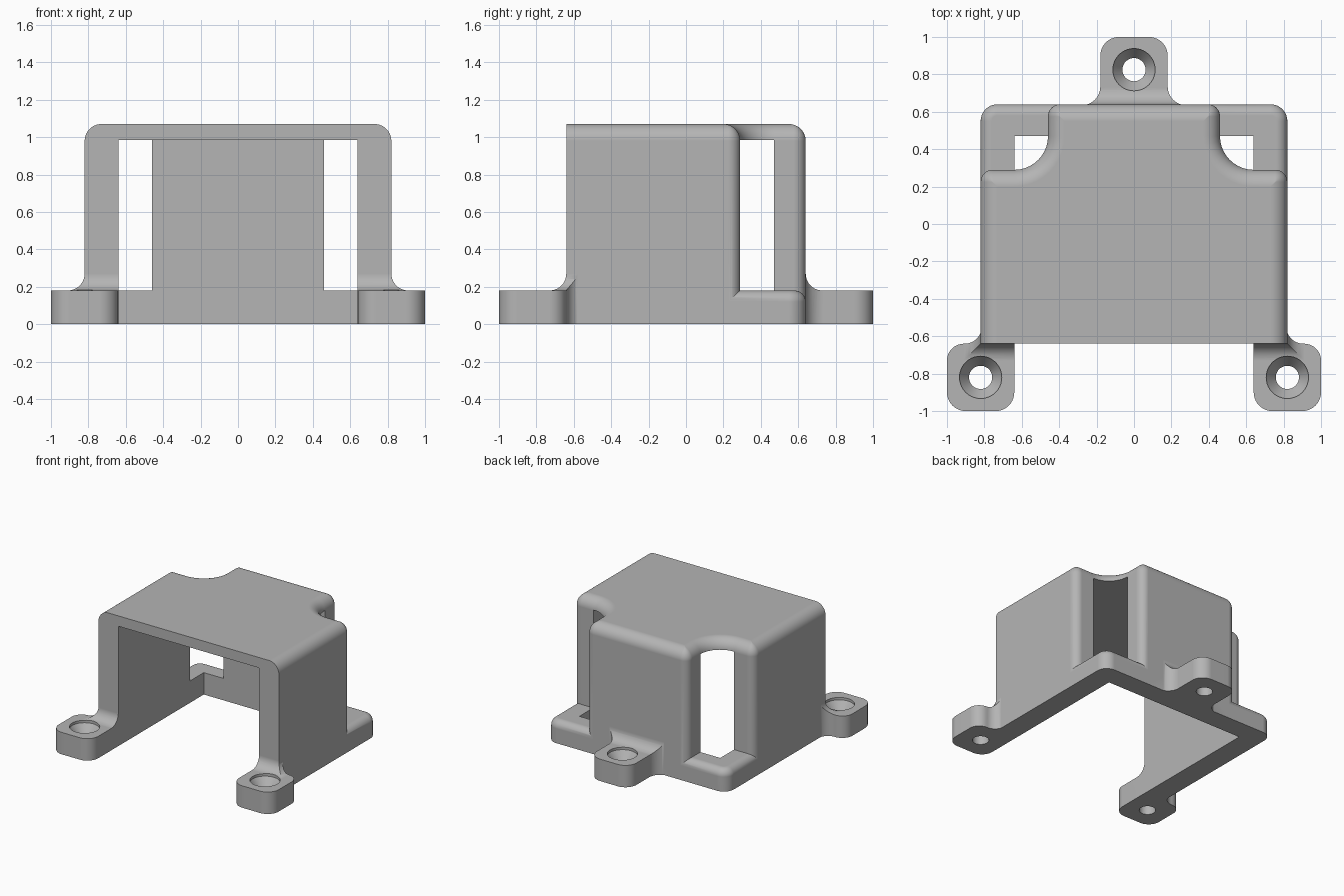
import bpy, bmesh, math
from mathutils import Vector

cube = bpy.data.objects.get("Cube")
if cube:
    bpy.data.objects.remove(cube, do_unlink=True)

STEPS = 10
HALF_X, HALF_Y = 0.82, 0.64      # outer walls
INNER_X, INNER_Y = 0.64, 0.47    # cavity
TOP, CEILING, BASE = 1.07, 0.985, 0.18
FILLET = 0.09

grey = bpy.data.materials.new("plain grey")
grey.use_nodes = True
grey.diffuse_color = (0.46, 0.46, 0.46, 1)
grey.node_tree.nodes["Principled BSDF"].inputs["Base Color"].default_value = (0.46, 0.46, 0.46, 1)


def outline(corners, inset=0.0, flat_front=False):
    """Counter-clockwise right-angled outline of (x, y, radius), inset evenly."""
    pts = [Vector(c[:2]) for c in corners]
    front = min(p.y for p in pts)
    loop = []
    for i, p in enumerate(pts):
        a = (p - pts[i - 1]).normalized()
        b = (pts[(i + 1) % len(pts)] - p).normalized()
        shift = (Vector((-a.y, a.x)) + Vector((-b.y, b.x))) * inset
        if flat_front and p.y == front:
            shift.y = 0
        q, r = p + shift, corners[i][2]
        if r == 0:
            loop.append(q)
            continue
        convex = a.x * b.y - a.y * b.x > 0
        r = max(r - inset, 0.002) if convex else r + inset
        centre = q + r * (b - a)
        for k in range(STEPS + 1):
            t = math.pi / 2 * k / STEPS
            loop.append(centre - r * (b * math.cos(t) - a * math.sin(t)))
    return loop


def loft(name, layers):
    """Closed solid through a stack of (loop, z) layers."""
    bm = bmesh.new()
    rings = [[bm.verts.new((p.x, p.y, z)) for p in loop] for loop, z in layers]
    bm.faces.new(rings[0][::-1])
    bm.faces.new(rings[-1])
    n = len(rings[0])
    for lo, hi in zip(rings, rings[1:]):
        for i in range(n):
            j = (i + 1) % n
            bm.faces.new((lo[i], lo[j], hi[j], hi[i]))
    bmesh.ops.recalc_face_normals(bm, faces=bm.faces)
    mesh = bpy.data.meshes.new(name)
    bm.to_mesh(mesh)
    bm.free()
    mesh.materials.append(grey)
    obj = bpy.data.objects.new(name, mesh)
    bpy.context.collection.objects.link(obj)
    return obj


def combine(target, other, operation):
    mod = target.modifiers.new("combine", 'BOOLEAN')
    mod.operation, mod.solver, mod.object = operation, 'EXACT', other
    bpy.context.view_layer.objects.active = target
    bpy.ops.object.modifier_apply(modifier=mod.name)
    bpy.data.objects.remove(other, do_unlink=True)


def rounded_block(name, corners, top, radius):
    """Extruded outline with a rounded top edge and a flat front."""
    layers = [(outline(corners), 0)]
    for k in range(STEPS + 1):
        t = math.pi / 2 * k / STEPS
        layers.append((outline(corners, radius * (1 - math.cos(t)), True),
                       top - radius + radius * math.sin(t)))
    return loft(name, layers)


def mirrored(corners):
    return [(-x, y, r) for x, y, r in reversed(corners)]


def rectangle(x, y0, y1):
    return [(-x, y0, 0), (x, y0, 0), (x, y1, 0), (-x, y1, 0)]


# Hood with both rear corners notched
right_half = [(HALF_X, -HALF_Y, 0), (HALF_X, 0.29, 0.065),
              (0.46, 0.29, 0.18), (0.46, HALF_Y, 0.065)]
cover = rounded_block("cover", right_half + mirrored(right_half), TOP, FILLET)

# Low rim closing the rear corners
rim_half = [(HALF_X, -HALF_Y, 0), (HALF_X, HALF_Y, FILLET)]
rim = rounded_block("rim", rim_half + mirrored(rim_half), BASE, 0.06)
combine(cover, rim, 'UNION')

# Mounting ears, flaring up into the walls
front_ear = [(INNER_X, -1, 0.1), (1, -1, 0.1), (1, -HALF_Y, 0.09),
             (0.815, -HALF_Y, 0.09), (0.815, -0.5, 0), (INNER_X, -0.5, 0)]
ear_half = [(0.33, 0.55, 0), (0.33, 0.635, 0), (0.18, 0.635, 0.1), (0.18, 1, 0.1)]
wall = rectangle(HALF_X, -HALF_Y, HALF_Y)
for name, corners in (("left_ear", front_ear), ("right_ear", mirrored(front_ear)),
                      ("rear_ear", ear_half + mirrored(ear_half))):
    ear = loft(name, [(outline(corners), 0), (outline(corners), 0.4)])
    layers = [(outline(wall, -0.6), -0.1), (outline(wall, -0.6), BASE)]
    for k in range(STEPS + 1):
        t = math.pi / 2 * k / STEPS
        layers.append((outline(wall, -FILLET * (1 - math.sin(t))),
                       BASE + FILLET * (1 - math.cos(t))))
    layers.append((outline(wall, 0.01), BASE + FILLET + 0.005))
    combine(ear, loft("flare", layers), 'INTERSECT')
    combine(cover, ear, 'UNION')

# Cavity, open at the front and underneath
cavity = outline(rectangle(INNER_X, -HALF_Y - 0.01, INNER_Y))
combine(cover, loft("cavity", [(cavity, -0.1), (cavity, CEILING)]), 'DIFFERENCE')

# Countersunk screw holes
for cx, cy in ((0.82, -0.82), (-0.82, -0.82), (0, 0.825)):
    def ring(r):
        return [Vector((cx + r * math.cos(a), cy + r * math.sin(a)))
                for a in (math.tau * k / 40 for k in range(40))]
    hole = loft("screw_hole", [(ring(0.062), -0.1), (ring(0.062), 0.09),
                               (ring(0.113), 0.16), (ring(0.113), 0.4)])
    combine(cover, hole, 'DIFFERENCE')

# Smooth fillets, crisp edges
bpy.ops.object.select_all(action='DESELECT')
cover.select_set(True)
bpy.context.view_layer.objects.active = cover
bpy.ops.object.shade_smooth_by_angle(angle=math.radians(30))
weighted = cover.modifiers.new("weighted normals", 'WEIGHTED_NORMAL')
weighted.keep_sharp = True
